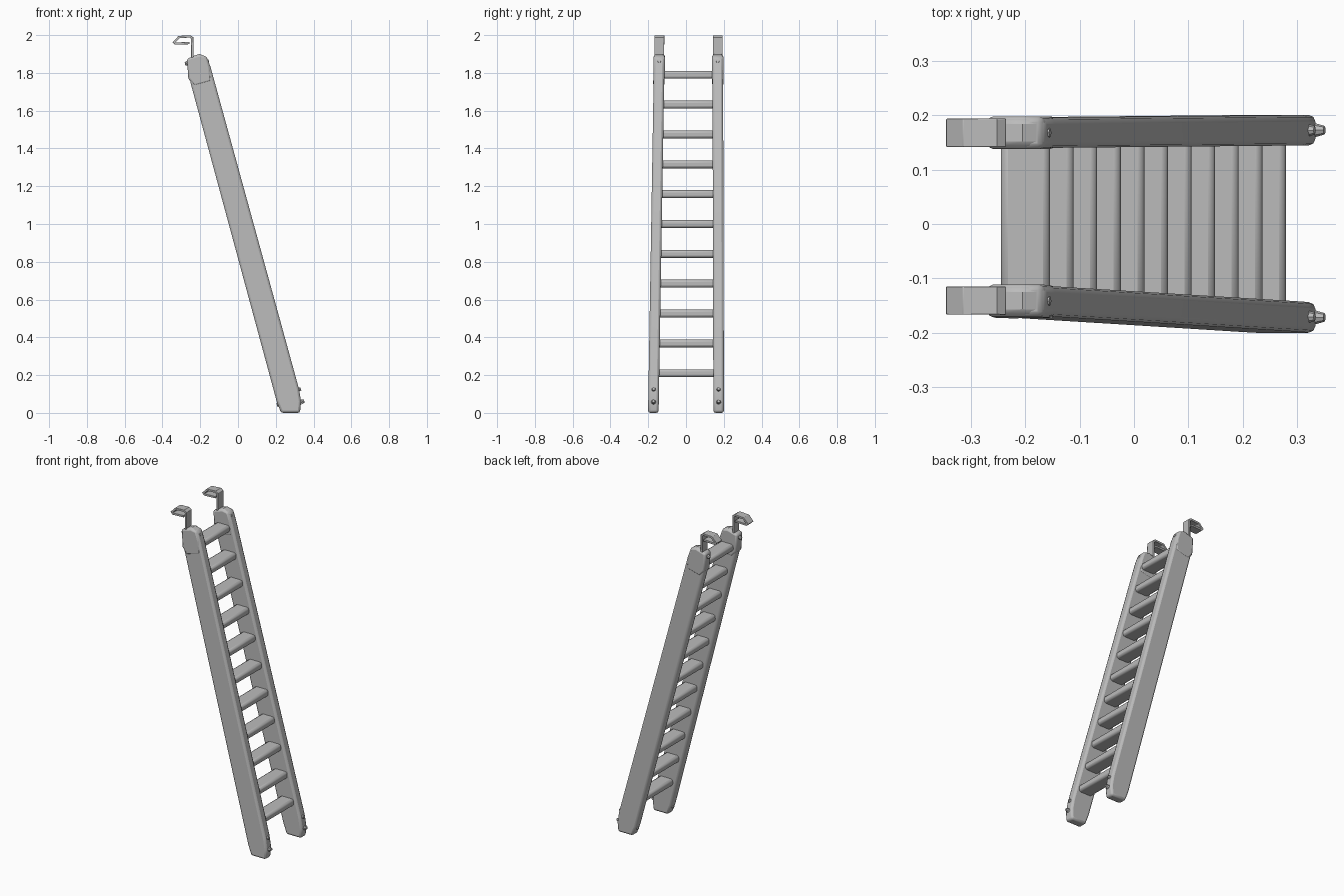
import bpy, bmesh, math
from mathutils import Vector, Matrix

cube = bpy.data.objects.get("Cube")
if cube:
    bpy.data.objects.remove(cube)

grey = bpy.data.materials.new("plain grey")
grey.use_nodes = True
COLOUR = (0.5, 0.5, 0.5, 1)
grey.diffuse_color = COLOUR
grey.node_tree.nodes["Principled BSDF"].inputs["Base Color"].default_value = COLOUR

# Side name: y of the rail middle at the foot and at the top
SIDES = {"left": (0.173, 0.168), "right": (-0.173, -0.141)}
TOP = 1.9


def lean_x(z):
    return 0.2925 - 0.275 * z


def rail_y(side, z):
    foot, top = SIDES[side]
    return foot + (top - foot) * z / TOP


def finish(name, bm, bevel=0.0, segments=2):
    bmesh.ops.recalc_face_normals(bm, faces=bm.faces)
    mesh = bpy.data.meshes.new(name)
    bm.to_mesh(mesh)
    bm.free()
    mesh.materials.append(grey)
    obj = bpy.data.objects.new(name, mesh)
    bpy.context.collection.objects.link(obj)
    if bevel:
        mod = obj.modifiers.new("worn edges", "BEVEL")
        mod.width, mod.segments, mod.limit_method = bevel, segments, "ANGLE"
        mod.angle_limit = math.radians(40)
    bpy.ops.object.select_all(action="DESELECT")
    obj.select_set(True)
    bpy.context.view_layer.objects.active = obj
    bpy.ops.object.shade_smooth_by_angle(angle=math.radians(35))
    return obj


def extrude_profile(name, points, width, side, bevel):
    """Extrude an x-z outline across y, following the rail's taper."""
    bm = bmesh.new()
    face = bm.faces.new([bm.verts.new((x, -width / 2, z)) for x, z in points])
    new = bmesh.ops.extrude_face_region(bm, geom=[face])["geom"]
    bmesh.ops.translate(bm, vec=(0, width, 0),
                        verts=[v for v in new if isinstance(v, bmesh.types.BMVert)])
    for v in bm.verts:
        v.co.y += rail_y(side, min(v.co.z, TOP))
    return finish(name, bm, bevel)


def strap_outline(path, thickness):
    """Thicken an open x-z path into a closed outline with mitred corners."""
    pts = [Vector(p) for p in path]
    left, right = [], []
    for i, p in enumerate(pts):
        dirs = [(b - a).normalized() for a, b in zip(pts, pts[1:])][max(i - 1, 0):i + 1]
        normals = [Vector((-d.y, d.x)) for d in dirs]
        n = sum(normals, Vector((0, 0))).normalized()
        n *= thickness / 2 / max(n.dot(normals[0]), 0.5)
        left.append(p + n)
        right.append(p - n)
    return left + right[::-1]


RAIL = [(0.228, 0), (0.328, 0), (0.334, 0.06), (0.322, 0.13), (-0.145, 1.83),
        (-0.165, 1.885), (-0.205, 1.9), (-0.25, 1.885), (-0.252, 1.75), (0.205, 0.06)]
CAP = [(-0.232, 1.73), (-0.142, 1.755), (-0.148, 1.83), (-0.168, 1.888),
       (-0.205, 1.896), (-0.27, 1.876), (-0.263, 1.77)]
HOOK = [(-0.242, 1.84), (-0.242, 1.985), (-0.254, 1.993), (-0.312, 1.99),
        (-0.338, 1.963), (-0.33, 1.955), (-0.256, 1.958)]

# Bolts: distance up the lean, and which edge they sit on (+1 front edge, -1 back edge)
BOLTS = [(0.06, 1), (0.125, 1), (0.045, -1), (1.80, 1), (1.86, 1), (1.78, -1), (1.85, -1)]

for side in SIDES:
    # Long leaning rail, top cap and hook
    extrude_profile(side + "_rail", RAIL, 0.056, side, 0.012)
    extrude_profile(side + "_top_cap", CAP, 0.06, side, 0.01)
    extrude_profile(side + "_hook", strap_outline(HOOK, 0.012), 0.052, side, 0.003)

    # Low domed bolt heads
    bm = bmesh.new()
    for z, edge in BOLTS:
        normal = Vector((edge, 0, 0.275 * edge)).normalized()
        half = 0.066 if z < 1 else 0.056
        spot = Vector((lean_x(z) + edge * half, rail_y(side, z), z))
        turn = normal.to_track_quat("Z", "Y").to_matrix().to_4x4()
        bmesh.ops.create_cone(bm, cap_ends=True, segments=8, radius1=0.013, radius2=0.008,
                              depth=0.018, matrix=Matrix.Translation(spot) @ turn)
    finish(side + "_bolts", bm)

# Flat rungs with softened edges, ends sunk into both rails
for i in range(11):
    z = 0.21 + 0.158 * i
    x = lean_x(z)
    y0, y1 = rail_y("right", z) + 0.01, rail_y("left", z) - 0.01
    bm = bmesh.new()
    place = Matrix.Translation((x, (y0 + y1) / 2, z)) @ Matrix.Diagonal((0.09, y1 - y0, 0.042, 1))
    bmesh.ops.create_cube(bm, size=1, matrix=place)
    finish(f"rung_{i + 1}", bm, 0.013)
